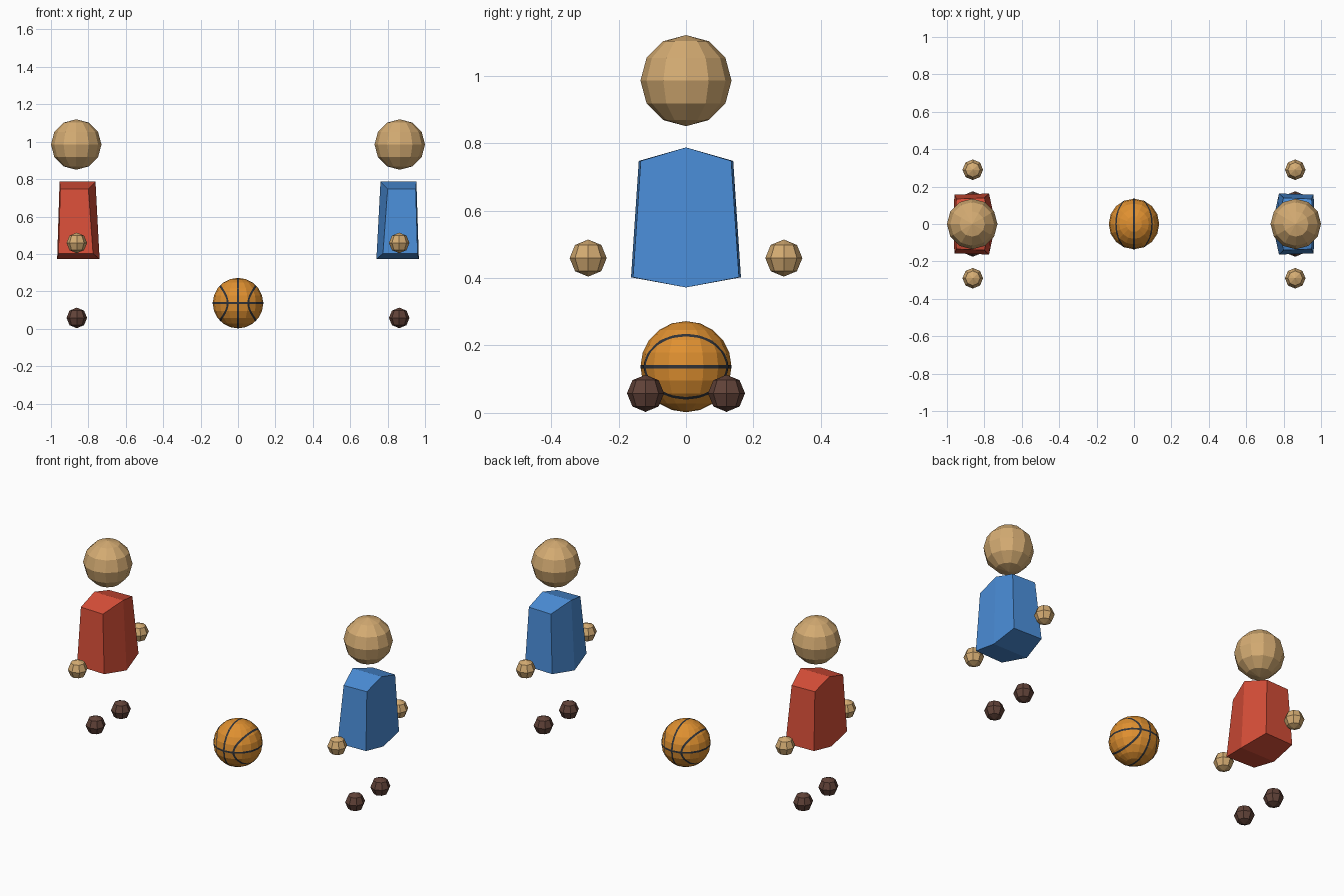
import bpy, bmesh, math
from mathutils import Vector
from mathutils.bvhtree import BVHTree

if "Cube" in bpy.data.objects:
    bpy.data.objects.remove(bpy.data.objects["Cube"])


def material(name, rgb):
    m = bpy.data.materials.new(name)
    m.diffuse_color = (*rgb, 1)
    m.use_nodes = True
    m.node_tree.nodes["Principled BSDF"].inputs["Base Color"].default_value = m.diffuse_color
    return m


SKIN = material("tan skin", (0.66, 0.41, 0.17))
RED = material("red shirt", (0.69, 0.078, 0.04))
BLUE = material("blue shirt", (0.07, 0.27, 0.69))
BROWN = material("brown shoe", (0.12, 0.055, 0.04))
ORANGE = material("orange ball", (0.74, 0.28, 0.03))
DARK = material("dark seam", (0.03, 0.033, 0.04))


def add_object(name, bm, mat, loc=(0, 0, 0)):
    mesh = bpy.data.meshes.new(name)
    bm.to_mesh(mesh)
    bm.free()
    mesh.materials.append(mat)
    ob = bpy.data.objects.new(name, mesh)
    ob.location = loc
    bpy.context.collection.objects.link(ob)
    return ob


def sphere(name, loc, radius, segments, rings, mat):
    bm = bmesh.new()
    bmesh.ops.create_uvsphere(bm, u_segments=segments, v_segments=rings, radius=radius)
    return add_object(name, bm, mat, loc)


def torso(name, side, mat):
    # Six-sided tapered body: ridge along the middle, flatter outward side
    bottom = [(0.74, 0, 0.372), (0.775, -0.163, 0.402), (0.96, -0.157, 0.402),
              (0.967, 0, 0.372), (0.96, 0.157, 0.402), (0.775, 0.163, 0.402)]
    top = [(0.762, 0, 0.787), (0.80, -0.14, 0.747), (0.95, -0.134, 0.747),
           (0.954, 0, 0.787), (0.95, 0.134, 0.747), (0.80, 0.14, 0.747)]
    bm = bmesh.new()
    lo, hi = [[bm.verts.new((x * side, y * side, z)) for x, y, z in loop]
              for loop in (bottom, top)]
    for i in range(6):
        j = (i + 1) % 6
        bm.faces.new((lo[i], lo[j], hi[j], hi[i]))
    # Gabled caps, split along the middle ridge
    for a, b, c, d in ((0, 1, 2, 3), (3, 4, 5, 0)):
        bm.faces.new((hi[a], hi[b], hi[c], hi[d]))
        bm.faces.new((lo[d], lo[c], lo[b], lo[a]))
    bmesh.ops.recalc_face_normals(bm, faces=bm.faces)
    add_object(name, bm, mat)


# Two facing players
for label, side, shirt in (("left", -1, RED), ("right", 1, BLUE)):
    torso(label + "_torso", side, shirt)
    x = 0.862 * side
    sphere(label + "_head", (0.865 * side, 0, 0.985), 0.135, 12, 6, SKIN)
    for end, s in (("front", -1), ("back", 1)):
        sphere(f"{label}_{end}_hand", (x, 0.29 * s, 0.459), 0.055, 8, 4, SKIN)
        sphere(f"{label}_{end}_foot", (x, 0.12 * s, 0.058), 0.055, 8, 4, BROWN)

# Ball
R, BALL_Z = 0.135, 0.137
ball = sphere("ball", (0, 0, BALL_Z), R, 16, 10, ORANGE)
tree = BVHTree.FromPolygons([v.co for v in ball.data.vertices],
                            [p.vertices for p in ball.data.polygons])


def seam(name, path, count=96, half_width=0.0055):
    # Closed ribbon laid on the ball surface along a path of directions
    pts = [Vector(path(2 * math.pi * i / count)).normalized() for i in range(count)]
    bm = bmesh.new()
    pairs = []
    for i, p in enumerate(pts):
        across = p.cross(pts[(i + 1) % count] - pts[i - 1]).normalized()
        pair = []
        for s in (-1, 1):
            d = (p * R + across * half_width * s).normalized()
            hit = tree.ray_cast(d * 1.0, -d)[0]
            pair.append(bm.verts.new(hit + d * 0.0012))
        pairs.append(pair)
    for i in range(count):
        a, b = pairs[i - 1], pairs[i]
        f = bm.faces.new((a[0], b[0], b[1], a[1]))
        f.normal_update()
        if f.normal.dot(f.calc_center_median()) < 0:
            f.normal_flip()
    add_object(name, bm, DARK, (0, 0, BALL_Z))


def side_path(side):
    def path(t):
        y, z = 0.123 * math.cos(t), 0.094 * math.sin(t)
        return (side * math.sqrt(R * R - y * y - z * z), y, z)
    return path


seam("ball_equator_seam", lambda t: (math.cos(t), math.sin(t), 0))
seam("ball_upright_seam", lambda t: (0, math.cos(t), math.sin(t)))
seam("ball_left_seam", side_path(-1))
seam("ball_right_seam", side_path(1))
